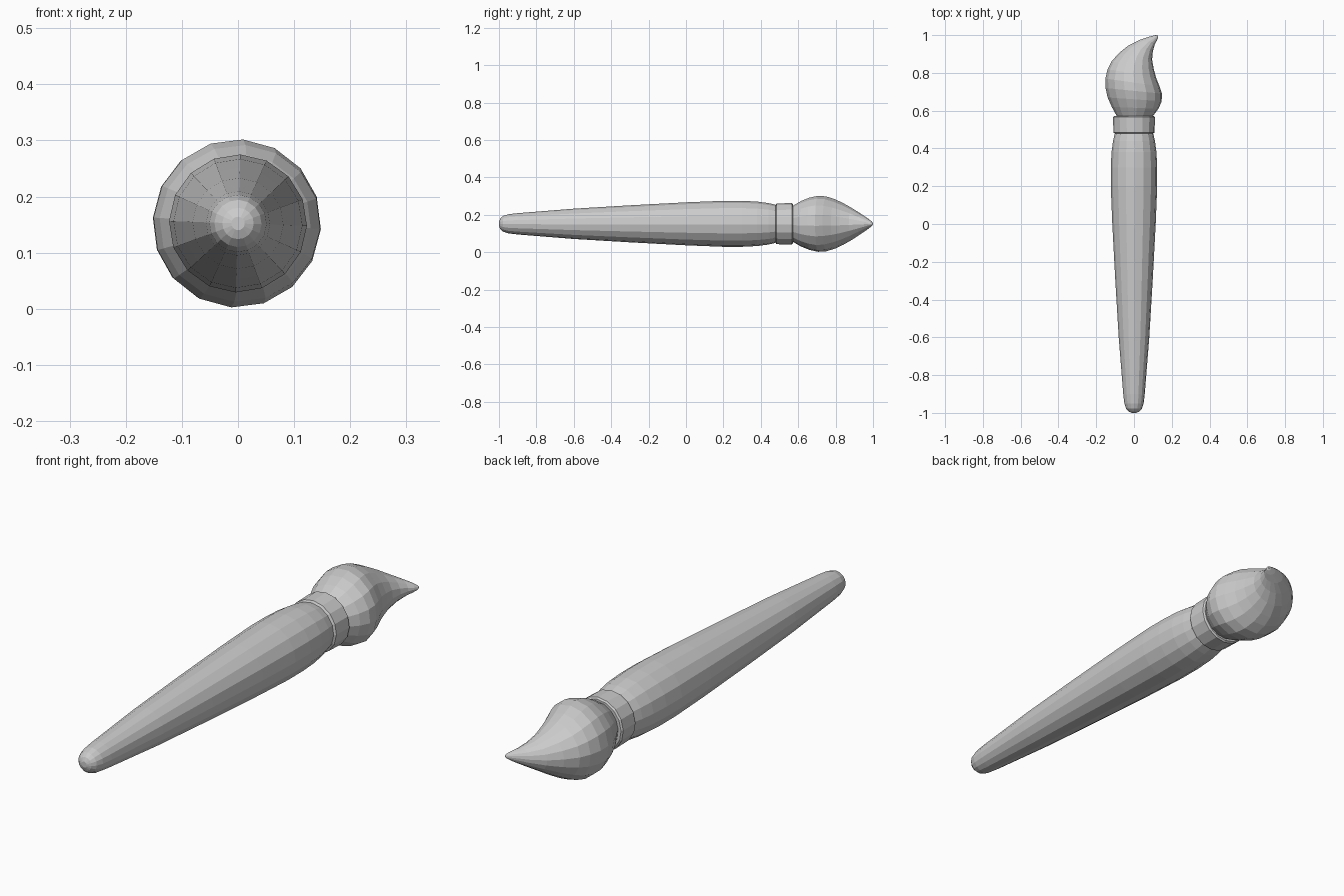
import bpy, bmesh
from math import sin, cos, tau, radians

SIDES = 16
AXIS_Z = 0.152


def loft(name, rings, turn):
    """Skin 16-sided rings given as (left x, left y, right x, right y, half height)."""
    bm = bmesh.new()
    loops = []
    for lx, ly, rx, ry, h in rings:
        loop = []
        for i in range(SIDES):
            a = tau * i / SIDES + radians(turn)
            t = (1 + cos(a)) / 2
            loop.append(bm.verts.new((lx + (rx - lx) * t, ly + (ry - ly) * t,
                                      AXIS_Z + h * sin(a))))
        loops.append(loop)
    for a, b in zip(loops, loops[1:]):
        for i in range(SIDES):
            j = (i + 1) % SIDES
            bm.faces.new((a[i], a[j], b[j], b[i]))
    bm.faces.new(loops[0])
    bm.faces.new(loops[-1])
    bmesh.ops.recalc_face_normals(bm, faces=bm.faces)
    mesh = bpy.data.meshes.new(name)
    bm.to_mesh(mesh)
    bm.free()
    obj = bpy.data.objects.new(name, mesh)
    bpy.context.collection.objects.link(obj)
    return obj


def turned(name, profile, turn):
    """Round part along y from (y, radius) points."""
    return loft(name, [(-r, y, r, y, r) for y, r in profile], turn)


# Tapered handle with rounded end
turned("handle", [(-1.0, 0.012), (-0.993, 0.028), (-0.978, 0.042), (-0.95, 0.051),
                  (-0.9, 0.057), (-0.6, 0.081), (-0.3, 0.099), (0.0, 0.115),
                  (0.2, 0.123), (0.3, 0.123), (0.38, 0.119), (0.44, 0.111),
                  (0.475, 0.103), (0.482, 0.096)], -2)

# Metal collar
turned("ferrule", [(0.478, 0.1), (0.484, 0.109), (0.566, 0.111), (0.572, 0.105)], -2)

# Bristle head, sweeping to a bent tip
loft("bristles", [
    (-0.088, 0.565, 0.095, 0.565, 0.093),
    (-0.118, 0.62, 0.13, 0.61, 0.122),
    (-0.14, 0.67, 0.147, 0.65, 0.140),
    (-0.151, 0.72, 0.148, 0.69, 0.150),
    (-0.152, 0.77, 0.135, 0.73, 0.147),
    (-0.14, 0.82, 0.117, 0.775, 0.132),
    (-0.12, 0.86, 0.105, 0.82, 0.112),
    (-0.08, 0.905, 0.096, 0.87, 0.085),
    (-0.03, 0.945, 0.1, 0.915, 0.057),
    (0.03, 0.975, 0.11, 0.95, 0.035),
    (0.085, 0.993, 0.122, 0.973, 0.019),
    (0.112, 0.9995, 0.128, 0.988, 0.009),
    (0.121, 1.0, 0.126, 0.997, 0.003)], -4)
